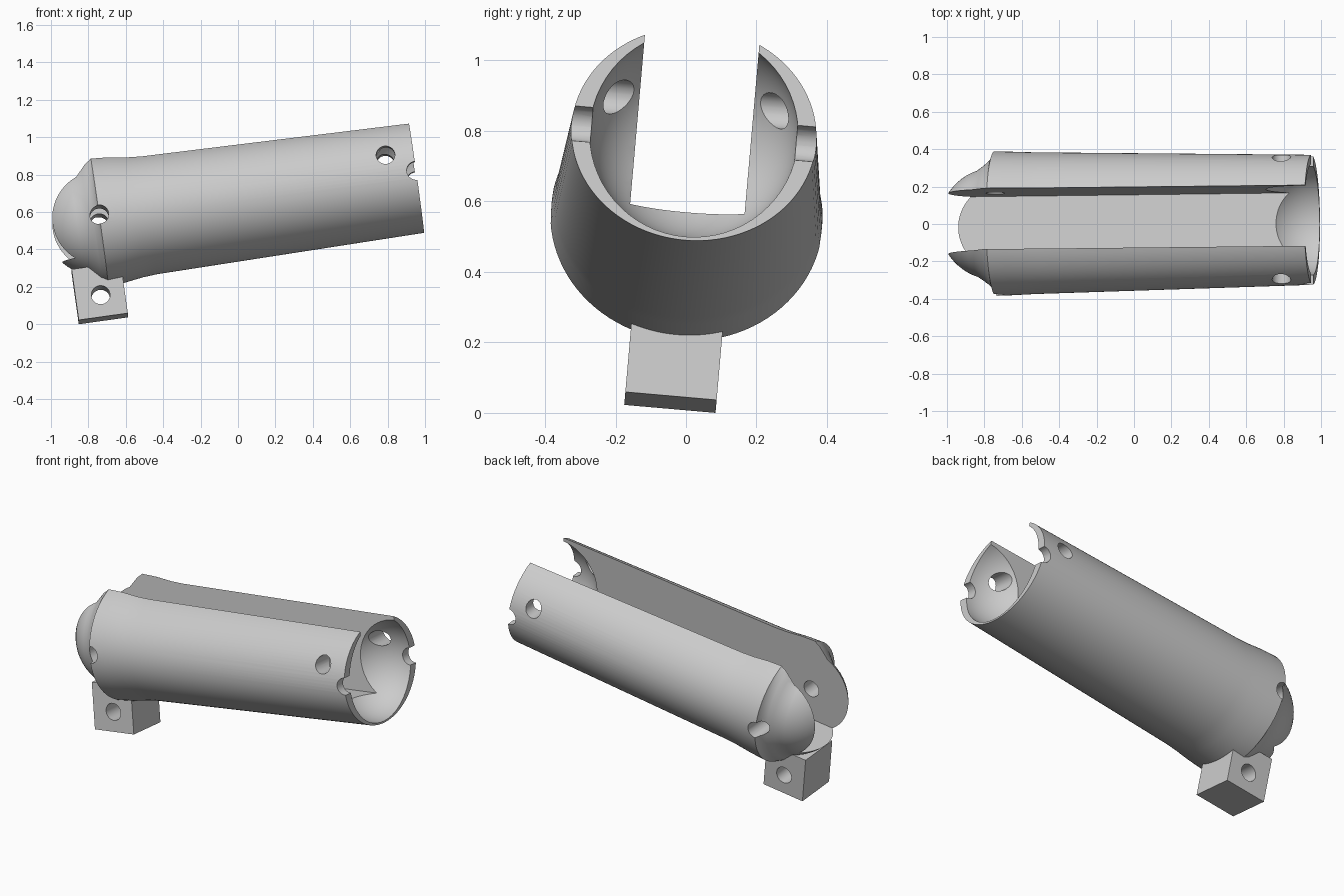
import bpy, bmesh, math
from mathutils import Matrix

cube = bpy.data.objects.get("Cube")
if cube:
    bpy.data.objects.remove(cube, do_unlink=True)

# Single material
grey = bpy.data.materials.new("light grey")
grey.use_nodes = True
colour = (0.6, 0.6, 0.6, 1)
grey.diffuse_color = colour
grey.node_tree.nodes["Principled BSDF"].inputs["Base Color"].default_value = colour

# Local frame: x runs along the tube axis, with its origin at the open end
frame = (Matrix.Translation((0.952, 0.0225, 0.792))
         @ Matrix.Rotation(math.radians(-5), 4, 'X')
         @ Matrix.Rotation(math.radians(-8), 4, 'Y'))
BALL = 0.30      # ball end radius
JOINT = -1.71    # ball centre along the axis
SIDES = 96


def make(name, bm):
    bmesh.ops.recalc_face_normals(bm, faces=bm.faces)
    mesh = bpy.data.meshes.new(name)
    bm.to_mesh(mesh)
    bm.free()
    mesh.materials.append(grey)
    ob = bpy.data.objects.new(name, mesh)
    bpy.context.collection.objects.link(ob)
    ob.matrix_world = frame
    return ob


def box(name, low, high):
    bm = bmesh.new()
    size = [h - l for l, h in zip(low, high)]
    mid = [(h + l) / 2 for l, h in zip(low, high)]
    bmesh.ops.create_cube(bm, size=1, matrix=Matrix.Translation(mid) @ Matrix.Diagonal((*size, 1)))
    return make(name, bm)


def cross_pin(name, u, w, radius=0.05):
    bm = bmesh.new()
    turn = Matrix.Translation((u, 0, w)) @ Matrix.Rotation(math.pi / 2, 4, 'X')
    bmesh.ops.create_cone(bm, cap_ends=True, segments=32, radius1=radius,
                          radius2=radius, depth=1.2, matrix=turn)
    return make(name, bm)


def combine(target, other, operation):
    bpy.ops.object.select_all(action='DESELECT')
    bpy.context.view_layer.objects.active = target
    target.select_set(True)
    mod = target.modifiers.new(operation, 'BOOLEAN')
    mod.operation = operation
    mod.solver = 'EXACT'
    mod.object = other
    bpy.ops.object.modifier_apply(modifier=mod.name)
    bpy.data.objects.remove(other, do_unlink=True)


# Oval tapered tube flowing into a ball end: (position, half width, half height)
rings = [(0, 0.348, 0.306), (-1.44, 0.378, 0.327), (-1.52, 0.380, 0.333),
         (-1.62, 0.384, 0.348), (-1.711, 0.387, 0.354), (-1.722, 0.350, 0.352),
         (-1.745, 0.328, 0.342), (-1.77, 0.308, 0.318)]
for step in range(18, 90, 6):
    t = math.radians(step)
    rings.append((JOINT - BALL * math.sin(t), BALL * math.cos(t), BALL * math.cos(t)))

bm = bmesh.new()
loops = []
for u, a, b in rings:
    loops.append([bm.verts.new((u, a * math.cos(2 * math.pi * i / SIDES),
                                b * math.sin(2 * math.pi * i / SIDES))) for i in range(SIDES)])
for p, q in zip(loops, loops[1:]):
    for i in range(SIDES):
        j = (i + 1) % SIDES
        bm.faces.new((p[i], p[j], q[j], q[i]))
bm.faces.new(loops[0])
bm.faces.new(loops[-1])
body = make("tube_body", bm)

# Mounting block under the ball end
combine(body, box("mount_block", (-1.895, -0.13, -0.525), (-1.63, 0.13, -0.25)), 'UNION')

# Spherical socket in the open end
bm = bmesh.new()
bmesh.ops.create_uvsphere(bm, u_segments=64, v_segments=32, radius=0.296,
                          matrix=Matrix.Rotation(math.pi / 2, 4, 'Y'))
combine(body, make("socket_cutter", bm), 'DIFFERENCE')

# Long slot open to the top and both ends
combine(body, box("slot_cutter", (-3, -0.163, -0.195), (1, 0.163, 1)), 'DIFFERENCE')

# Cross holes: ball pivot, rim notches, upper pin, block hole
for u, w in [(JOINT, 0), (0, 0), (-0.15, 0.107), (-1.76, -0.408)]:
    combine(body, cross_pin("pin_cutter", u, w), 'DIFFERENCE')

bpy.ops.object.shade_smooth_by_angle(angle=math.radians(30))
